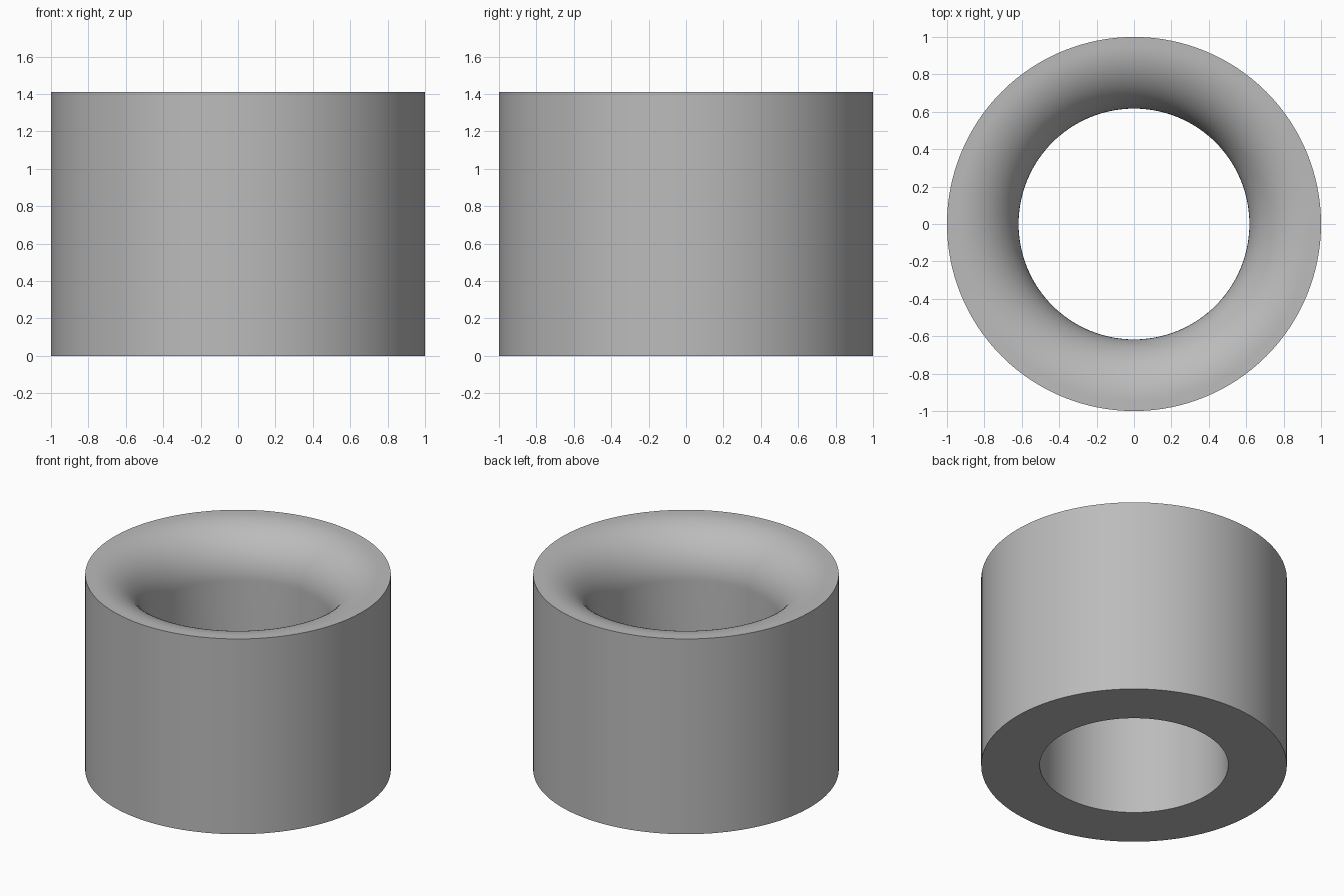
import bpy, bmesh, math

cube = bpy.data.objects.get("Cube")
if cube:
    bpy.data.objects.remove(cube, do_unlink=True)

OUTER, BORE, HEIGHT = 1.0, 0.617, 1.41
RIM = 0.05                       # narrow flat ring around the top
ROUND = OUTER - RIM - BORE       # radius of the rounded inlet
SEGMENTS, ARC_STEPS = 128, 24

# Material
grey = bpy.data.materials.new("plain grey")
grey.use_nodes = True
colour = (0.5, 0.5, 0.5, 1.0)
grey.diffuse_color = colour
grey.node_tree.nodes["Principled BSDF"].inputs["Base Color"].default_value = colour

# Cross-section: bottom ring, outer wall, rim, rounded inlet, bore
profile = [(BORE, 0.0), (OUTER, 0.0), (OUTER, HEIGHT)]
for i in range(ARC_STEPS + 1):
    a = math.pi / 2 * i / ARC_STEPS
    profile.append((OUTER - RIM - ROUND * math.sin(a),
                    HEIGHT - ROUND * (1 - math.cos(a))))

# Bushing: revolve the closed cross-section about z
bm = bmesh.new()
verts = [bm.verts.new((r, 0, z)) for r, z in profile]
edges = [bm.edges.new((v, verts[(i + 1) % len(verts)])) for i, v in enumerate(verts)]
bmesh.ops.spin(bm, geom=verts + edges, cent=(0, 0, 0), axis=(0, 0, 1),
               angle=2 * math.pi, steps=SEGMENTS, use_merge=True)
bmesh.ops.remove_doubles(bm, verts=bm.verts, dist=0.0001)
bmesh.ops.recalc_face_normals(bm, faces=bm.faces)

mesh = bpy.data.meshes.new("bushing")
bm.to_mesh(mesh)
bm.free()
mesh.materials.append(grey)
bushing = bpy.data.objects.new("bushing", mesh)
bpy.context.collection.objects.link(bushing)

# Smooth walls with crisp rims
bpy.ops.object.select_all(action='DESELECT')
bushing.select_set(True)
bpy.context.view_layer.objects.active = bushing
bpy.ops.object.shade_smooth_by_angle(angle=math.radians(30))
